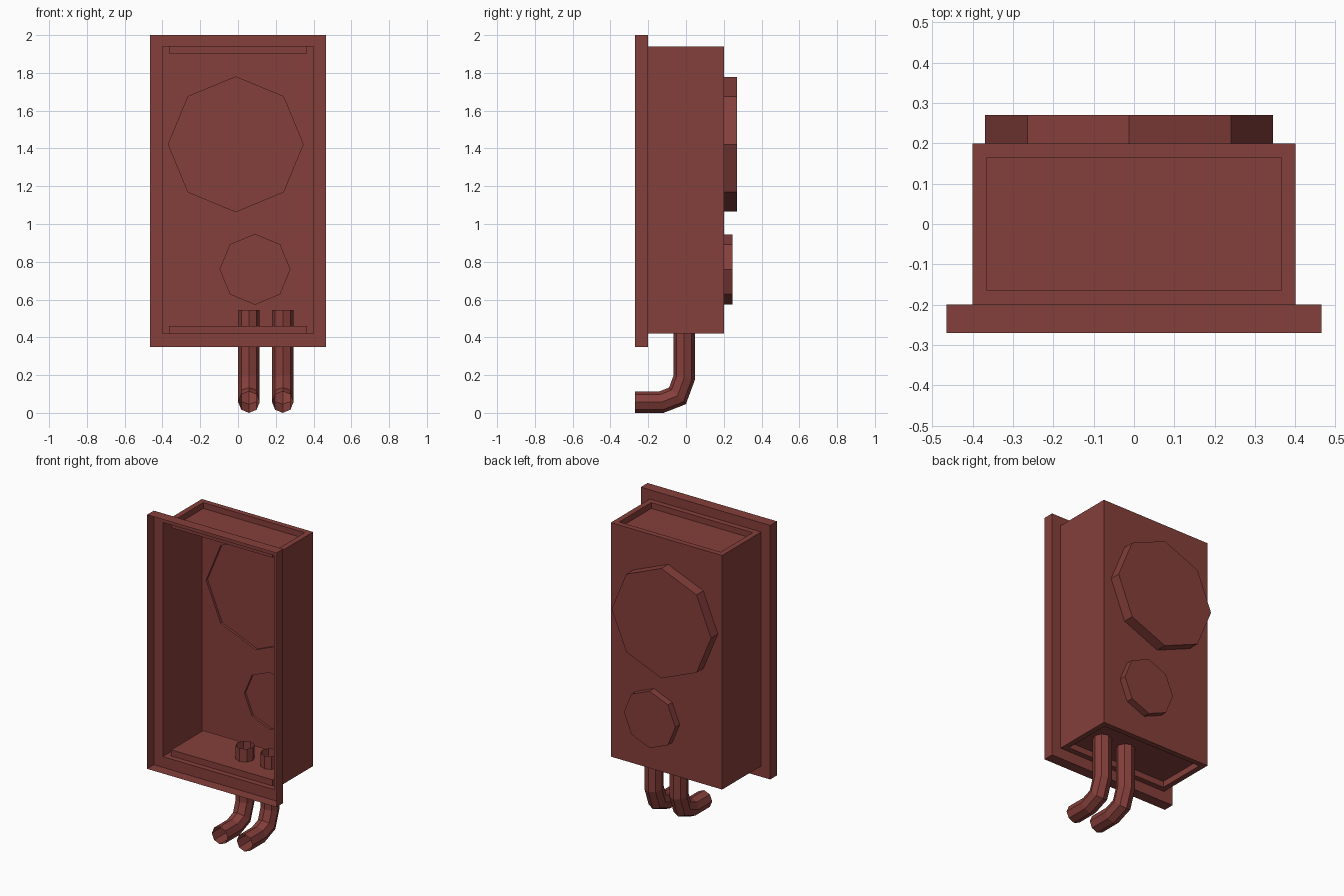
import bpy, bmesh, math
from mathutils import Vector

if "Cube" in bpy.data.objects:
    bpy.data.objects.remove(bpy.data.objects["Cube"])

red = bpy.data.materials.new("brick_red")
red.use_nodes = True
red.diffuse_color = (0.235, 0.05, 0.043, 1)
red.node_tree.nodes["Principled BSDF"].inputs["Base Color"].default_value = red.diffuse_color


def finish(bm, name):
    bmesh.ops.recalc_face_normals(bm, faces=bm.faces)
    mesh = bpy.data.meshes.new(name)
    bm.to_mesh(mesh)
    bm.free()
    mesh.materials.append(red)
    bpy.context.collection.objects.link(bpy.data.objects.new(name, mesh))


def bridge(bm, a, b):
    n = len(a)
    return [bm.faces.new((a[i], a[(i + 1) % n], b[(i + 1) % n], b[i])) for i in range(n)]


def rectangle(bm, half_x, low, high, y):
    corners = ((-half_x, low), (half_x, low), (half_x, high), (-half_x, high))
    return [bm.verts.new((x, y, z)) for x, z in corners]


def octagon(bm, x, z, radius, y):
    angles = [i * math.tau / 8 for i in range(8)]
    return [bm.verts.new((x + radius * math.cos(a), y, z + radius * math.sin(a))) for a in angles]


def loop_edges(bm, ring):
    pairs = zip(ring, ring[1:] + ring[:1])
    return [bm.edges.get(p) or bm.edges.new(p) for p in pairs]


# Knockouts: name, centre x, centre z, radius, outer y
BACK = 0.2
knockouts = [("large_knockout", -0.012, 1.422, 0.357, 0.27),
             ("small_knockout", 0.09, 0.76, 0.185, 0.245)]

# Thin open-fronted box with a stepped lip
bm = bmesh.new()
rings = [rectangle(bm, 0.465, 0.35, 2.0, -0.27),
         rectangle(bm, 0.465, 0.35, 2.0, -0.2),
         rectangle(bm, 0.4, 0.42, 1.94, -0.2),
         rectangle(bm, 0.4, 0.42, 1.94, BACK)]
for a, b in zip(rings, rings[1:]):
    walls = bridge(bm, a, b)

# Back wall with an opening for each knockout
outline = loop_edges(bm, rings[-1])
for name, x, z, radius, outer in knockouts:
    outline += loop_edges(bm, octagon(bm, x, z, radius, BACK))
bmesh.ops.triangle_fill(bm, edges=outline, use_beauty=True, normal=(0, 1, 0))

# Dents pressed into the bottom and top walls
for wall, shift in ((walls[0], 0.04), (walls[2], -0.038)):
    bmesh.ops.inset_region(bm, faces=[wall], thickness=0.05)
    panel = bmesh.ops.extrude_face_region(bm, geom=[wall])["geom"]
    verts = [v for v in panel if isinstance(v, bmesh.types.BMVert)]
    bmesh.ops.translate(bm, verts=verts, vec=(0, 0, shift))
    if wall.is_valid:
        bm.faces.remove(wall)
finish(bm, "box_shell")

# Raised octagonal knockouts, slightly sunken on the inside
for name, x, z, radius, outer in knockouts:
    bm = bmesh.new()
    rim, inner, cap = [octagon(bm, x, z, radius, y) for y in (BACK, BACK + 0.015, outer)]
    bridge(bm, rim, inner)
    bridge(bm, inner, cap)
    bm.faces.new(inner)
    bm.faces.new(cap)
    finish(bm, name)

# Open-ended pipes that bend from the box floor towards the front
PIPE_RADIUS = 0.057
path = [Vector(p) for p in ((0, -0.01, 0.545), (0, -0.01, 0.185), (0, -0.045, 0.09),
                            (0, -0.13, 0.057), (0, -0.27, 0.057))]


def pipe(name, x):
    bm = bmesh.new()
    rings = []
    for i, p in enumerate(path):
        before = (p - path[i - 1]).normalized() if i else (path[1] - p).normalized()
        after = (path[i + 1] - p).normalized() if i + 1 < len(path) else before
        tangent = (before + after).normalized()
        side = tangent.cross(Vector((1, 0, 0))) / tangent.dot(before)
        ring = []
        for k in range(8):
            a = k * math.tau / 8
            offset = Vector((math.cos(a), 0, 0)) + side * math.sin(a)
            ring.append(bm.verts.new(p + Vector((x, 0, 0)) + offset * PIPE_RADIUS))
        rings.append(ring)
    for a, b in zip(rings, rings[1:]):
        bridge(bm, a, b)
    finish(bm, name)


pipe("inner_pipe", 0.058)
pipe("outer_pipe", 0.237)
